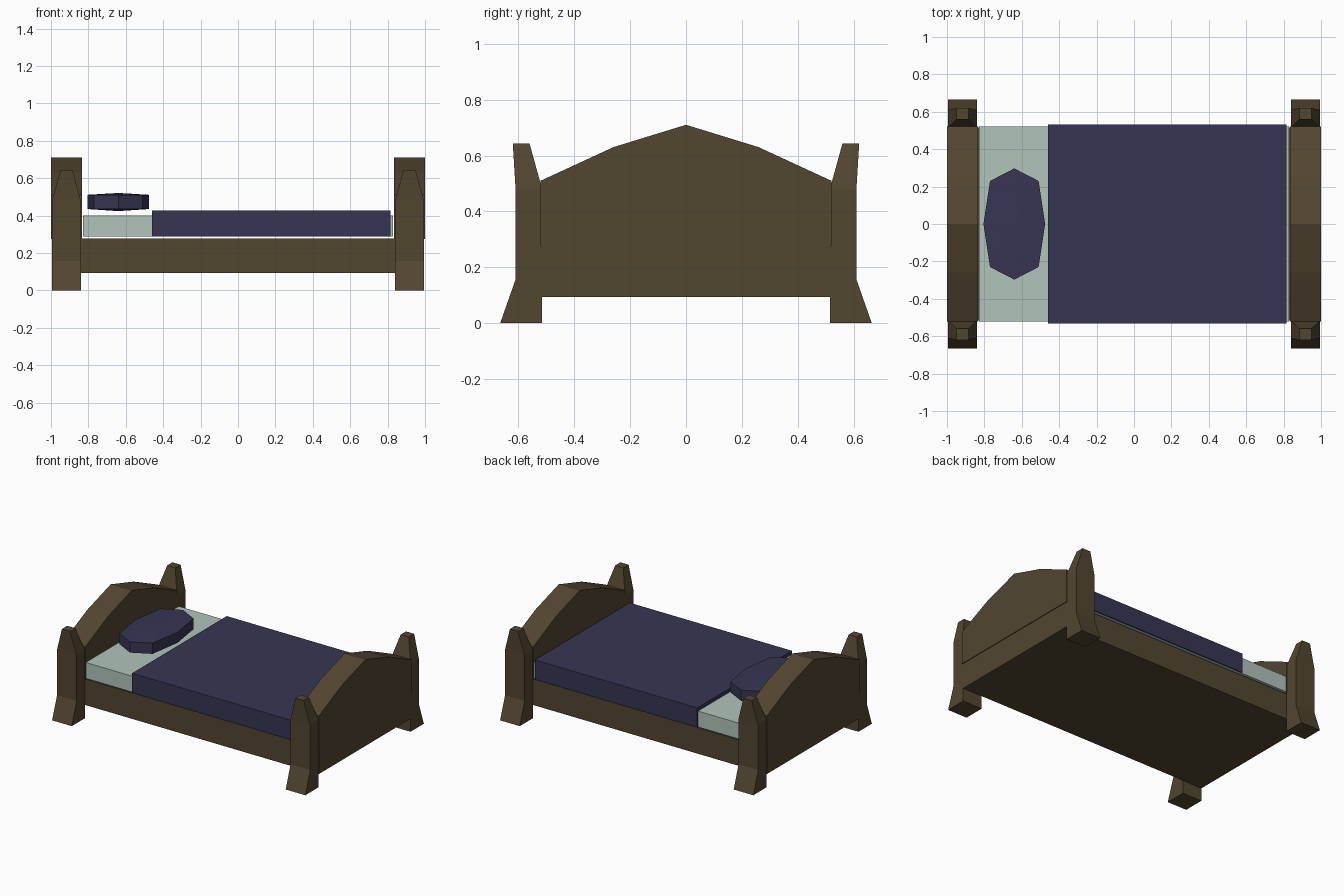
import bpy, bmesh

if "Cube" in bpy.data.objects:
    bpy.data.objects.remove(bpy.data.objects["Cube"])


def material(name, color):
    m = bpy.data.materials.new(name)
    m.diffuse_color = (*color, 1)
    m.use_nodes = True
    m.node_tree.nodes["Principled BSDF"].inputs["Base Color"].default_value = m.diffuse_color
    return m


WOOD = material("dark wood", (0.085, 0.061, 0.030))
SHEET = material("pale sheet", (0.44, 0.55, 0.49))
CLOTH = material("navy cloth", (0.039, 0.036, 0.088))


def loft(name, rings, mat, tip_top=None, tip_bottom=None):
    """Skin equal-length rings; close ends with a face or a centre point."""
    bm = bmesh.new()
    rs = [[bm.verts.new(p) for p in r] for r in rings]
    n = len(rs[0])
    for a, b in zip(rs, rs[1:]):
        for i in range(n):
            j = (i + 1) % n
            bm.faces.new((a[i], a[j], b[j], b[i]))
    for ring, tip in ((rs[0], tip_bottom), (rs[-1], tip_top)):
        if tip:
            t = bm.verts.new(tip)
            for i in range(n):
                bm.faces.new((ring[i], ring[(i + 1) % n], t))
        else:
            bm.faces.new(ring)
    bmesh.ops.recalc_face_normals(bm, faces=bm.faces)
    me = bpy.data.meshes.new(name)
    bm.to_mesh(me)
    bm.free()
    me.materials.append(mat)
    ob = bpy.data.objects.new(name, me)
    bpy.context.collection.objects.link(ob)
    return ob


def rect(x0, x1, y0, y1, z):
    return [(x0, y0, z), (x1, y0, z), (x1, y1, z), (x0, y1, z)]


def box(name, x0, x1, y, z0, z1, mat):
    return loft(name, [rect(x0, x1, -y, y, z) for z in (z0, z1)], mat)


# Bed base, mattress and blanket
box("bed_frame", -0.995, 0.995, 0.515, 0.093, 0.277, WOOD)
box("mattress", -0.83, 0.83, 0.522, 0.287, 0.40, SHEET)
box("blanket", -0.46, 0.815, 0.531, 0.287, 0.426, CLOTH)

# Arched end boards
arch = [(-0.52, 0.275), (0.52, 0.275), (0.52, 0.51), (0.26, 0.63),
        (0, 0.71), (-0.26, 0.63), (-0.52, 0.51)]
for name, s in (("headboard", -1), ("footboard", 1)):
    loft(name, [[(s * x, y, z) for y, z in arch] for x in (0.835, 1.0)], WOOD)

# Posts: flared foot, straight shaft, tapered top (half width, inner y, outer y, z)
levels = [(0.077, 0.515, 0.665, 0), (0.077, 0.515, 0.61, 0.157),
          (0.077, 0.515, 0.61, 0.48), (0.032, 0.56, 0.62, 0.643)]
for sx, end in ((-1, "head"), (1, "foot")):
    for sy, side in ((-1, "front"), (1, "back")):
        c = sx * 0.917
        loft(f"{end}_post_{side}",
             [rect(c - w, c + w, sy * a, sy * b, z) for w, a, b, z in levels], WOOD)

# Eight-sided pillow with slightly domed faces
outline = [(0.165, 0), (0.13, 0.23), (0, 0.297), (-0.13, 0.23),
           (-0.165, 0), (-0.13, -0.23), (0, -0.297), (0.13, -0.23)]
loft("pillow", [[(x - 0.64, y, z) for x, y in outline] for z in (0.435, 0.511)],
     CLOTH, (-0.64, 0, 0.521), (-0.64, 0, 0.424))
